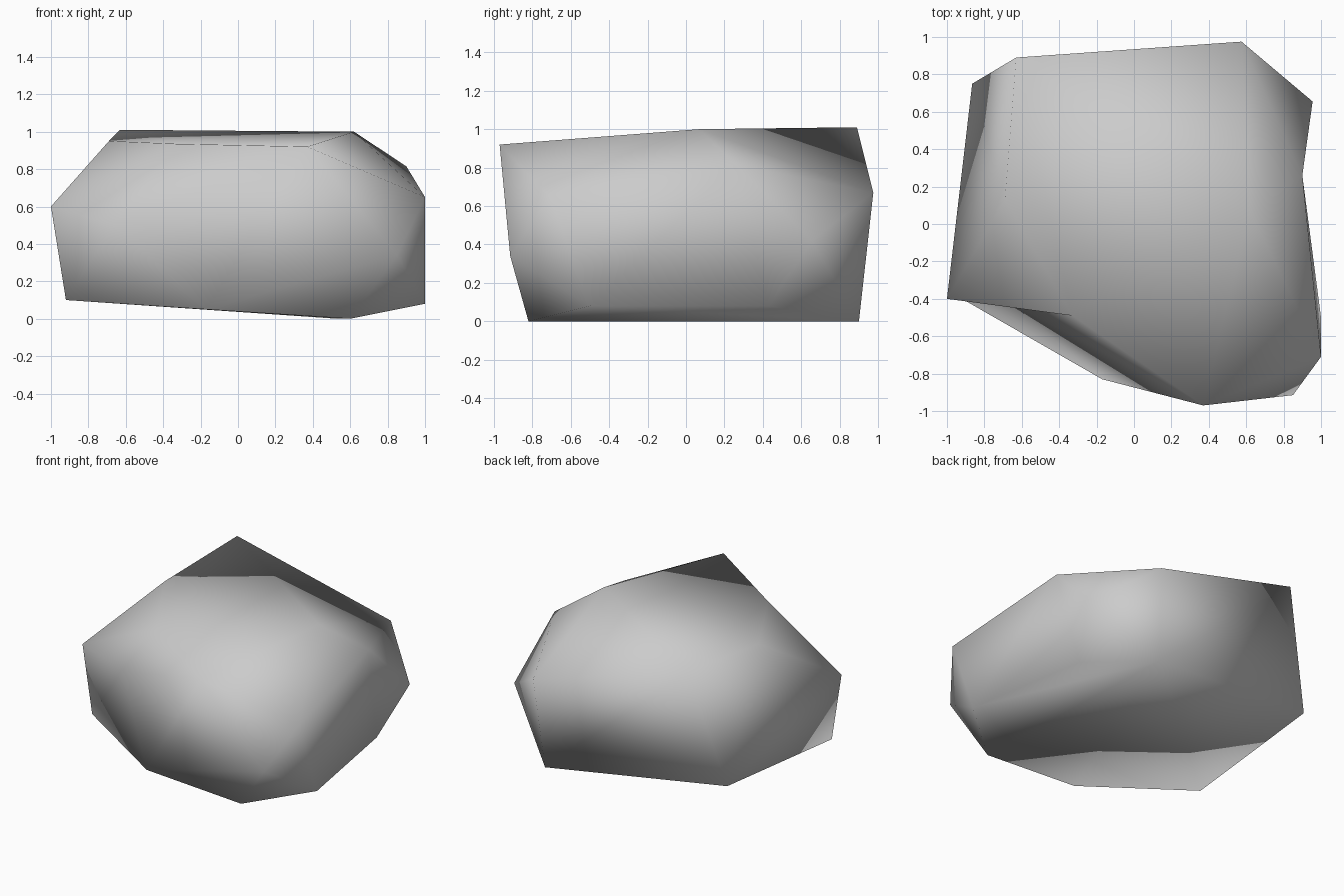
import bpy
import bmesh

cube = bpy.data.objects.get("Cube")
if cube:
    bpy.data.objects.remove(cube, do_unlink=True)

# Corners of the boulder, named by where they sit
corners = {
    "crown_back": (-0.63, 0.89, 1.01),
    "crown_front": (0.37, -0.97, 0.92),
    "crown_left": (0.62, 0.07, 1.0),
    "crown_right": (-0.69, 0.13, 0.95),
    "crown_brow": (-0.33, -0.49, 0.935),
    "back_tip": (0.575, 0.975, 0.67),
    "left_back": (0.955, 0.655, 0.42),
    "left_shoulder": (0.90, 0.26, 0.815),
    "left_front": (1.0, -0.71, 0.65),
    "left_foot": (1.0, -0.5, 0.08),
    "left_back_foot": (0.84, 0.43, 0.08),
    "front_chin": (0.85, -0.915, 0.34),
    "front_base": (0.6, -0.82, 0.0),
    "front_foot": (-0.17, -0.83, 0.05),
    "right_foot": (-0.92, -0.4, 0.10),
    "right_tip": (-1.0, -0.4, 0.6),
    "right_back_foot": (-0.865, 0.75, 0.175),
    "back_foot": (0.53, 0.9, 0.0),
}

bm = bmesh.new()
points = {name: bm.verts.new(co) for name, co in corners.items()}

# Convex body
bmesh.ops.convex_hull(bm, input=bm.verts[:])


def dent(centre, ring, closed=False):
    """Replace the hull faces inside the ring by a fan round the centre."""
    loop = [points[name] for name in ring]
    region = set(loop) | {centre}
    inside = [f for f in bm.faces if set(f.verts) <= region]
    bmesh.ops.delete(bm, geom=inside, context="FACES_KEEP_BOUNDARY")
    pairs = list(zip(loop, loop[1:]))
    if closed:
        pairs.append((loop[-1], loop[0]))
    for a, b in pairs:
        bm.faces.new((centre, a, b))


# Hollow under the brow at the front right
hollow = bm.verts.new((-0.66, -0.42, 0.50))
dent(hollow, ["right_tip", "right_foot", "front_foot",
              "crown_front", "crown_brow"], closed=True)

# Shallow creases down the left and right sides
dent(points["left_shoulder"], ["left_front", "left_foot",
                               "left_back_foot", "left_back"])
dent(points["crown_right"], ["crown_back", "right_back_foot", "right_tip"])

# Remove loose edges and make the normals agree
loose = [e for e in bm.edges if not e.link_faces]
bmesh.ops.delete(bm, geom=loose, context="EDGES")
bmesh.ops.recalc_face_normals(bm, faces=bm.faces[:])
for face in bm.faces:
    face.smooth = True

mesh = bpy.data.meshes.new("boulder")
bm.to_mesh(mesh)
bm.free()
boulder = bpy.data.objects.new("boulder", mesh)
bpy.context.collection.objects.link(boulder)

# Stone colour
stone = bpy.data.materials.new("grey_stone")
stone.use_nodes = True
colour = (0.6, 0.6, 0.6, 1.0)
stone.diffuse_color = colour
stone.node_tree.nodes["Principled BSDF"].inputs["Base Color"].default_value = colour
mesh.materials.append(stone)
